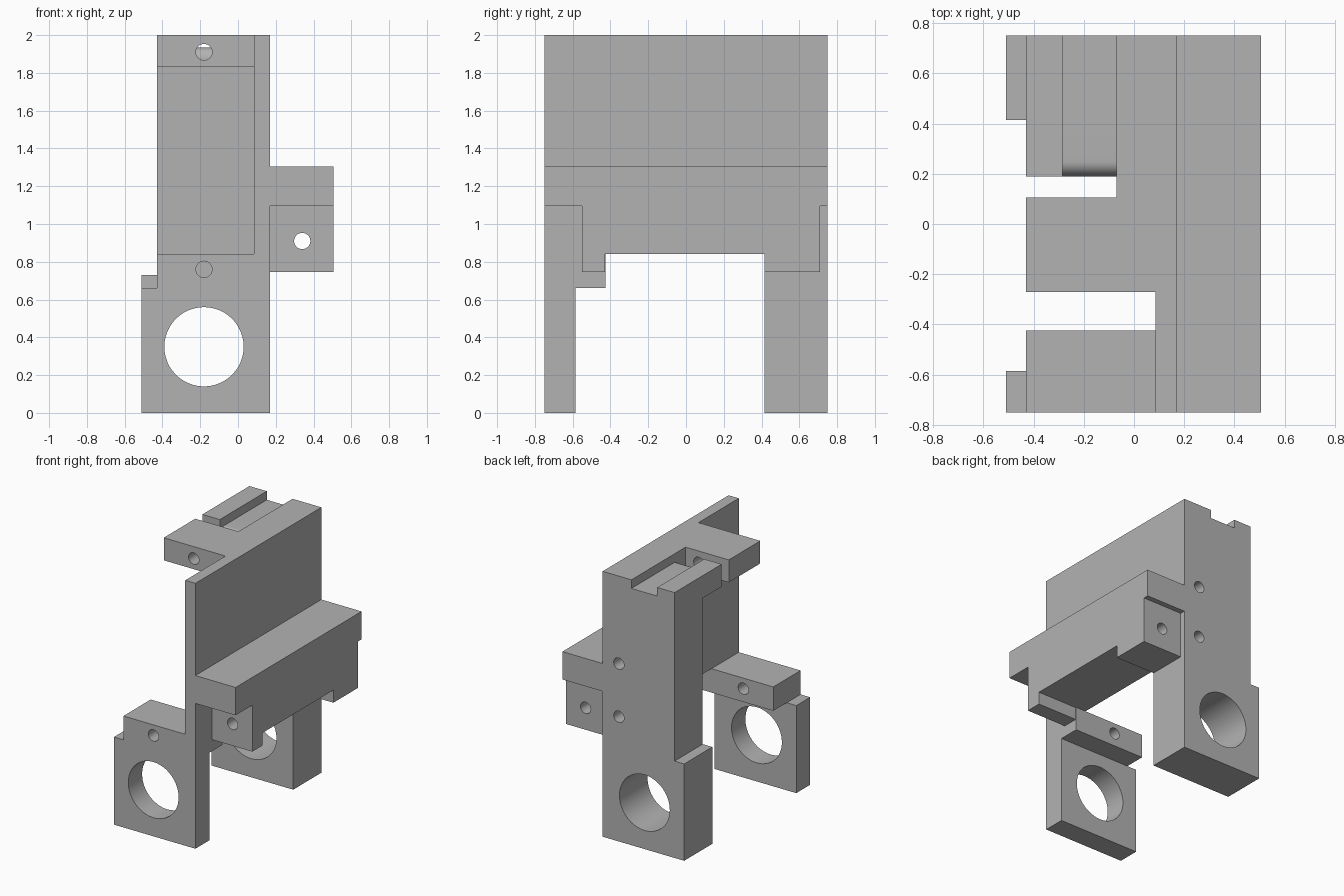
import bpy, bmesh, math
from mathutils import Vector

if "Cube" in bpy.data.objects:
    bpy.data.objects.remove(bpy.data.objects["Cube"], do_unlink=True)

grey = bpy.data.materials.new("plain_grey")
grey.use_nodes = True
COLOUR = (0.45, 0.45, 0.45, 1)
grey.diffuse_color = COLOUR
grey.node_tree.nodes["Principled BSDF"].inputs["Base Color"].default_value = COLOUR


def prism(name, profile, start, end, axis="y"):
    """Extrude an (x, z) profile along y, or a (y, z) profile along x."""
    def place(p, d):
        return Vector((p[0], d, p[1])) if axis == "y" else Vector((d, p[0], p[1]))
    bm = bmesh.new()
    face = bm.faces.new([bm.verts.new(place(p, start)) for p in profile])
    grown = bmesh.ops.extrude_face_region(bm, geom=[face])["geom"]
    shift = place((0, 0), end - start)
    bmesh.ops.translate(bm, vec=shift, verts=[g for g in grown if isinstance(g, bmesh.types.BMVert)])
    bmesh.ops.recalc_face_normals(bm, faces=bm.faces)
    mesh = bpy.data.meshes.new(name)
    bm.to_mesh(mesh)
    bm.free()
    mesh.materials.append(grey)
    obj = bpy.data.objects.new(name, mesh)
    bpy.context.collection.objects.link(obj)
    return obj


def box(name, x, y, z):
    return prism(name, [(x[0], z[0]), (x[1], z[0]), (x[1], z[1]), (x[0], z[1])], *y)


def drill(obj, x, z, radius, y=(-1, 1), sides=48):
    """Cut a round hole running along y."""
    turn = 2 * math.pi / sides
    ring = [(x + radius * math.cos(i * turn), z + radius * math.sin(i * turn)) for i in range(sides)]
    cutter = prism("hole_cutter", ring, *y)
    cutter.hide_render = True
    mod = obj.modifiers.new("hole", "BOOLEAN")
    mod.operation, mod.solver, mod.object = "DIFFERENCE", "EXACT", cutter
    bpy.context.view_layer.objects.active = obj
    bpy.ops.object.modifier_apply(modifier=mod.name)
    bpy.data.objects.remove(cutter, do_unlink=True)


# Shared positions
LEFT, RIGHT, WEB = -0.43, 0.17, 0.085
FRONT, BACK, COLUMN = -0.75, 0.75, 0.415
BORE_X, BORE_R, SCREW_R = -0.18, 0.21, 0.043
ARM_Z = (1.83, 2)
GROOVE = (-0.285, -0.07)
FLOOR = 1.935

# Front leg with its large bore and the block above it
front_leg = box("front_leg", (-0.51, RIGHT), (FRONT, -0.585), (0, 0.66))
drill(front_leg, BORE_X, 0.35, BORE_R)
front_block = box("front_block", (LEFT, RIGHT), (FRONT, -0.425), (0.66, 0.84))
drill(front_block, BORE_X, 0.76, SCREW_R)

# Rear column, stepped at the foot and grooved at the top
rear_column = prism("rear_column", [
    (-0.51, 0), (RIGHT, 0), (RIGHT, 2), (GROOVE[1], 2), (GROOVE[1], FLOOR),
    (GROOVE[0], FLOOR), (GROOVE[0], 2), (LEFT, 2), (LEFT, 0.73), (-0.51, 0.73)],
    COLUMN, BACK)
drill(rear_column, BORE_X, 0.35, BORE_R)
for z in (0.94, 1.34):
    drill(rear_column, 0.035, z, SCREW_R, (0.55, 1))

# Tall web joining front and rear
box("web_plate", (WEB, RIGHT), (FRONT, COLUMN), (0.84, 2))

# Top arm, bridge to the column and the grooved rail
top_arm = box("top_arm", (LEFT, WEB), (-0.27, 0.105), ARM_Z)
drill(top_arm, BORE_X, 1.91, SCREW_R)
box("arm_bridge", (GROOVE[1], WEB), (0.105, COLUMN), ARM_Z)
box("top_rail", (LEFT, GROOVE[0]), (0.19, COLUMN), ARM_Z)

# Groove floor with a rounded front edge
R = 0.06
rounded = [(0.19 + R - R * math.cos(a), FLOOR - R + R * math.sin(a))
           for a in (math.pi / 2 * i / 10 for i in range(11))]
prism("groove_floor", [(COLUMN, ARM_Z[0]), (0.19, ARM_Z[0])] + rounded + [(COLUMN, FLOOR)],
      *GROOVE, axis="x")

# Side bar with two hanging tabs and a long screw hole
side_bar = prism("side_bar", [
    (FRONT, 1.305), (FRONT, 1.095), (-0.55, 1.095), (-0.55, 0.745), (-0.43, 0.745),
    (-0.43, 0.84), (COLUMN, 0.84), (COLUMN, 0.745), (0.71, 0.745), (0.71, 1.095),
    (BACK, 1.095), (BACK, 1.305)], RIGHT, 0.505, axis="x")
drill(side_bar, 0.34, 0.91, SCREW_R)

# Smooth the round walls, keep the machined edges sharp
for obj in bpy.context.scene.objects:
    if obj.type == "MESH":
        bpy.ops.object.select_all(action="DESELECT")
        obj.select_set(True)
        bpy.context.view_layer.objects.active = obj
        bpy.ops.object.shade_smooth_by_angle(angle=math.radians(30))
